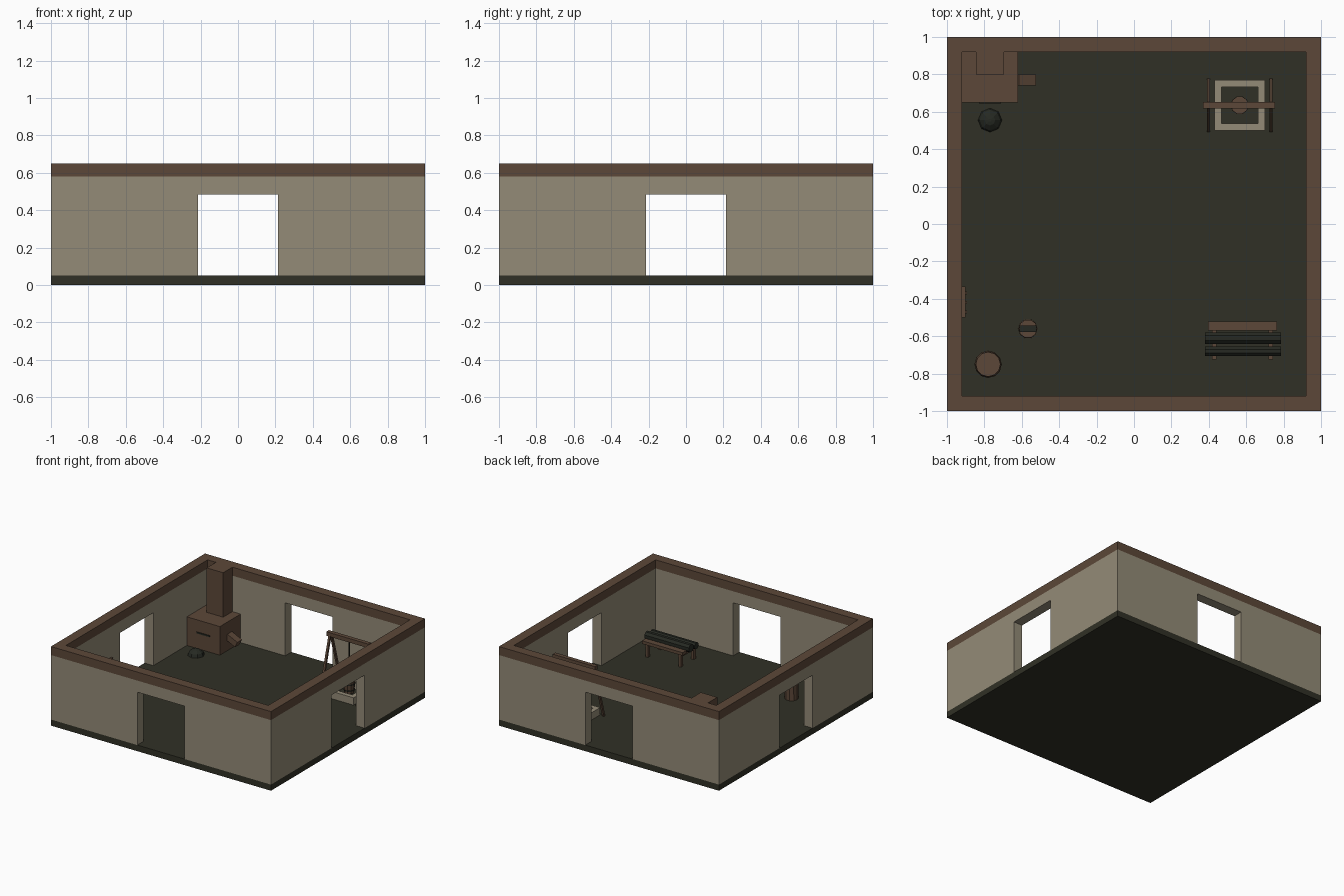
import bpy, bmesh, math
from mathutils import Vector, Matrix

if "Cube" in bpy.data.objects:
    bpy.data.objects.remove(bpy.data.objects["Cube"])


def material(name, rgb):
    m = bpy.data.materials.new(name)
    m.diffuse_color = (*rgb, 1)
    m.use_nodes = True
    m.node_tree.nodes["Principled BSDF"].inputs["Base Color"].default_value = m.diffuse_color
    return m


WOOD = material("brown wood", (0.107, 0.064, 0.040))
STONE = material("beige plaster", (0.295, 0.258, 0.185))
FLOOR = material("dark floor", (0.030, 0.030, 0.019))
METAL = material("dark metal", (0.019, 0.022, 0.016))


def finish(bm, name, mat):
    bmesh.ops.remove_doubles(bm, verts=bm.verts, dist=1e-5)
    bmesh.ops.recalc_face_normals(bm, faces=bm.faces)
    me = bpy.data.meshes.new(name)
    bm.to_mesh(me)
    bm.free()
    ob = bpy.data.objects.new(name, me)
    me.materials.append(mat)
    bpy.context.collection.objects.link(ob)
    return ob


def box(name, mat, x0, x1, y0, y1, z0, z1, tilt=0):
    bm = bmesh.new()
    size = Matrix.Diagonal((x1 - x0, y1 - y0, z1 - z0, 1))
    mid = Matrix.Translation(((x0 + x1) / 2, (y0 + y1) / 2, (z0 + z1) / 2))
    bmesh.ops.create_cube(bm, size=1, matrix=mid @ Matrix.Rotation(tilt, 4, 'Y') @ size)
    return finish(bm, name, mat)


def lathe(name, mat, x, y, profile, n):
    """Turned solid from (radius, height) pairs."""
    bm = bmesh.new()
    rings = [[bm.verts.new((x + r * math.cos(2 * math.pi * i / n),
                            y + r * math.sin(2 * math.pi * i / n), z))
              for i in range(n)] for r, z in profile]
    for a, b in zip(rings, rings[1:]):
        for i in range(n):
            j = (i + 1) % n
            bm.faces.new((a[i], a[j], b[j], b[i]))
    bm.faces.new(rings[0])
    bm.faces.new(rings[-1])
    return finish(bm, name, mat)


def rod(name, mat, a, b, r, n):
    """Straight bar with n sides between two points."""
    a, b = Vector(a), Vector(b)
    d = b - a
    m = Matrix.Translation((a + b) / 2) @ d.to_track_quat('Z', 'X').to_matrix().to_4x4()
    bm = bmesh.new()
    bmesh.ops.create_cone(bm, cap_ends=True, segments=n, radius1=r, radius2=r,
                          depth=d.length, matrix=m @ Matrix.Rotation(math.pi / n, 4, 'Z'))
    return finish(bm, name, mat)


def frame(name, mat, x, y, ro, ri, z0, z1):
    """Square ring."""
    bm = bmesh.new()
    section = [(ro, z0), (ro, z1), (ri, z1), (ri, z0)]
    loops = [[bm.verts.new((x + sx * r, y + sy * r, z)) for r, z in section]
             for sx, sy in ((-1, -1), (1, -1), (1, 1), (-1, 1))]
    for k in range(4):
        p, q = loops[k], loops[(k + 1) % 4]
        for i in range(4):
            j = (i + 1) % 4
            bm.faces.new((p[i], q[i], q[j], p[j]))
    return finish(bm, name, mat)


# Floor slab, and four mitred walls with a doorway in each
box("floor", FLOOR, -1, 1, -1, 1, 0, 0.05)
T = 0.92
outline = [(-1, 0.05), (-0.215, 0.05), (-0.215, 0.485), (0.215, 0.485),
           (0.215, 0.05), (1, 0.05), (1, 0.58), (0.215, 0.58), (-0.215, 0.58), (-1, 0.58)]
bm = bmesh.new()
for k in range(4):
    rot = Matrix.Rotation(k * math.pi / 2, 3, 'Z')
    out = [bm.verts.new(rot @ Vector((x, -1, z))) for x, z in outline]
    inn = [bm.verts.new(rot @ Vector((max(-T, min(T, x)), -T, z))) for x, z in outline]
    for side in (out, inn):
        for f in ((0, 1, 2, 8, 9), (2, 3, 7, 8), (3, 4, 5, 6, 7)):
            bm.faces.new([side[i] for i in f])
    for i in range(10):
        if i not in (5, 9):  # mitre joints stay open and are welded
            j = (i + 1) % 10
            bm.faces.new((out[i], out[j], inn[j], inn[i]))
finish(bm, "walls", STONE)
frame("wall_cap", WOOD, 0, 0, 1, T, 0.58, 0.65)

# Forge with chimney, slot, bellows and coal heap
box("forge_body", WOOD, -0.92, -0.62, 0.65, 0.92, 0.05, 0.285)
box("chimney", WOOD, -0.845, -0.695, 0.80, 0.92, 0.285, 0.65)
box("forge_slot", METAL, -0.83, -0.71, 0.645, 0.652, 0.175, 0.187)
box("bellows", WOOD, -0.63, -0.53, 0.74, 0.80, 0.12, 0.17, math.radians(25))
lathe("coal_heap", METAL, -0.77, 0.555, [(0.064, 0.05), (0.055, 0.075), (0.028, 0.095), (0.008, 0.10)], 8)

# Well with A-frames, beam, rope and bucket
WX, WY = 0.565, 0.635
frame("well_curb", STONE, WX, WY, 0.135, 0.097, 0.05, 0.11)
for s in (-1, 1):
    for t in (-1, 1):
        rod("well_leg", WOOD, (WX + s * 0.167, WY + t * 0.135, 0.05),
            (WX + s * 0.167, WY + t * 0.008, 0.50), 0.012, 4)
box("well_beam", WOOD, 0.37, 0.755, 0.618, 0.652, 0.487, 0.52)
rod("well_rope", METAL, (WX, WY, 0.16), (WX, WY, 0.49), 0.006, 6)
lathe("bucket", WOOD, WX, WY, [(0.038, 0.07), (0.048, 0.165)], 10)
for z, r in ((0.09, 0.043), (0.14, 0.048)):
    lathe("bucket_band", METAL, WX, WY, [(r, z), (r + 0.001, z + 0.01)], 10)

# Rack table with two dark bars
box("table_plank", WOOD, 0.395, 0.765, -0.57, -0.52, 0.155, 0.18)
for x in (0.43, 0.73):
    box("table_crossbar", WOOD, x - 0.012, x + 0.012, -0.725, -0.53, 0.13, 0.155)
    for y in (-0.545, -0.71):
        box("table_leg", WOOD, x - 0.012, x + 0.012, y - 0.014, y + 0.014, 0.05, 0.155)
rod("bar_back", METAL, (0.38, -0.61, 0.187), (0.785, -0.61, 0.187), 0.033, 8)
rod("bar_front", METAL, (0.38, -0.68, 0.180), (0.785, -0.68, 0.180), 0.027, 8)

# Stump with anvil
lathe("stump", WOOD, -0.567, -0.56, [(0.052, 0.05), (0.05, 0.18)], 10)
box("anvil_foot", METAL, -0.59, -0.544, -0.575, -0.545, 0.18, 0.21)
box("anvil_top", METAL, -0.613, -0.522, -0.578, -0.542, 0.21, 0.24)

# Barrel
lathe("barrel", WOOD, -0.78, -0.75, [(0.064, 0.05), (0.073, 0.14), (0.073, 0.16), (0.066, 0.25)], 12)

# Tool board on the left wall
box("tool_board", WOOD, -0.92, -0.902, -0.50, -0.335, 0.28, 0.33)
for k in range(3):
    y = -0.47 + k * 0.05
    box("tool_peg", WOOD, -0.902, -0.892, y - 0.008, y + 0.008, 0.20, 0.315)
